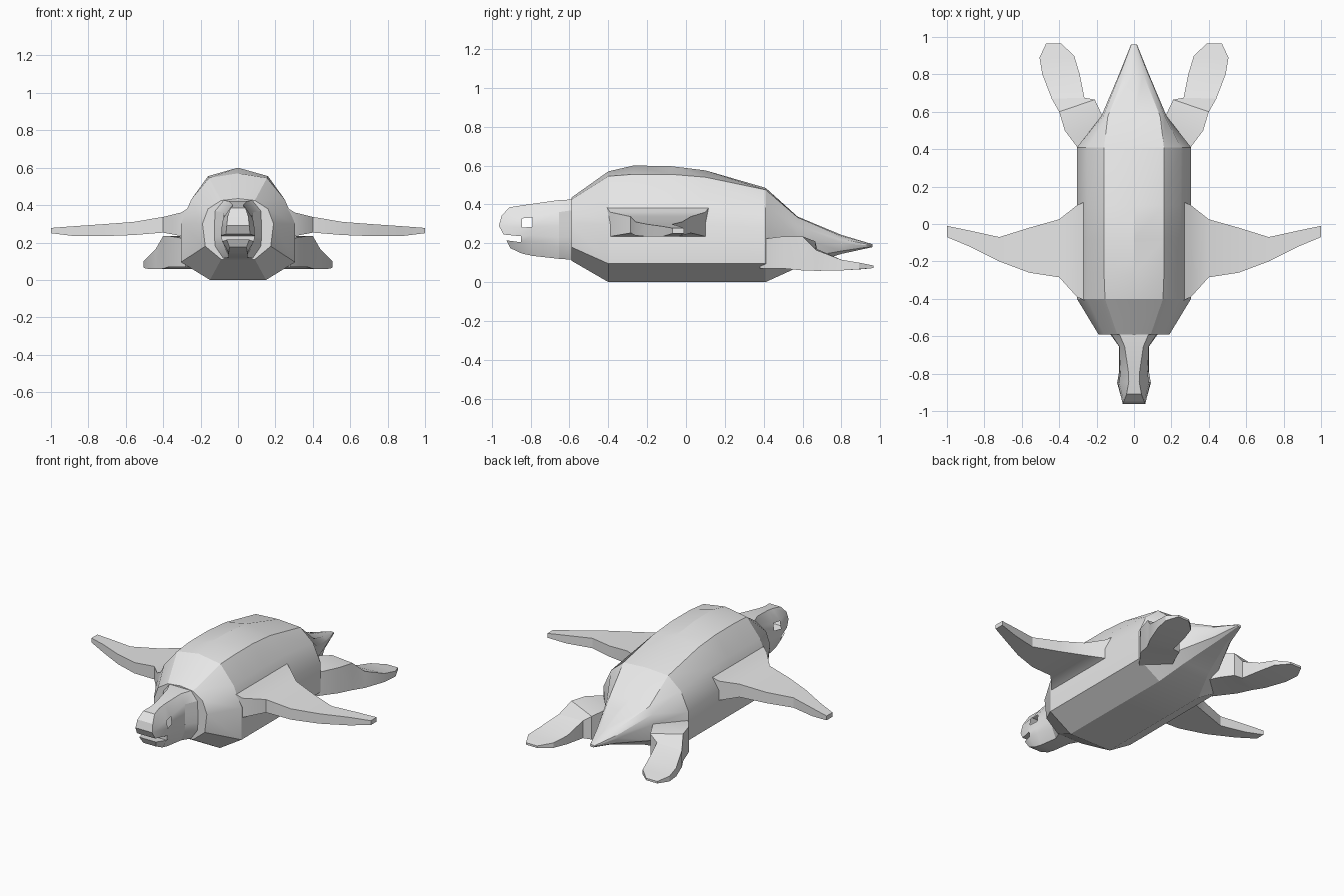
import bpy, bmesh, math

# One plain colour for the whole animal
skin = bpy.data.materials.new("light_grey")
skin.diffuse_color = (0.8, 0.8, 0.8, 1)


def finish(name, bm, mirror=False):
    bmesh.ops.recalc_face_normals(bm, faces=bm.faces[:])
    mesh = bpy.data.meshes.new(name)
    bm.to_mesh(mesh)
    bm.free()
    mesh.materials.append(skin)
    obj = bpy.data.objects.new(name, mesh)
    bpy.context.collection.objects.link(obj)
    bpy.ops.object.select_all(action='DESELECT')
    obj.select_set(True)
    bpy.context.view_layer.objects.active = obj
    bpy.ops.object.shade_smooth_by_angle(angle=math.radians(25))
    if mirror:
        obj.modifiers.new("mirror", 'MIRROR').use_bisect_axis[0] = False
    return obj


def loft(name, rings, mirror=False):
    """Skin a list of closed rings of equal length and cap both ends."""
    bm = bmesh.new()
    rows = [[bm.verts.new(p) for p in ring] for ring in rings]
    n = len(rows[0])
    for a, b in zip(rows, rows[1:]):
        for i in range(n):
            j = (i + 1) % n
            bm.faces.new((a[i], a[j], b[j], b[i]))
    bm.faces.new(rows[0])
    bm.faces.new(rows[-1])
    return finish(name, bm, mirror)


# Shell and tail: half sections from ridge to belly, mirrored into full rings
# y, ridge z, then (x, z) of shoulder, upper side, side, lower side, belly edge
sections = [
    (-0.59, 0.435, (0.09, 0.425), (0.16, 0.38), (0.19, 0.30), (0.175, 0.18), (0.09, 0.11)),
    (-0.40, 0.57, (0.155, 0.545), (0.25, 0.43), (0.305, 0.30), (0.305, 0.095), (0.15, 0.0)),
    (-0.27, 0.60, (0.16, 0.555), (0.25, 0.43), (0.305, 0.30), (0.305, 0.095), (0.15, 0.0)),
    (-0.08, 0.597, (0.16, 0.555), (0.25, 0.43), (0.305, 0.30), (0.305, 0.095), (0.15, 0.0)),
    (0.10, 0.575, (0.16, 0.54), (0.25, 0.43), (0.305, 0.30), (0.305, 0.095), (0.15, 0.0)),
    (0.41, 0.485, (0.16, 0.475), (0.25, 0.40), (0.305, 0.28), (0.305, 0.095), (0.15, 0.0)),
    (0.575, 0.337, (0.14, 0.333), (0.165, 0.29), (0.175, 0.23), (0.165, 0.12), (0.09, 0.075)),
    (0.80, 0.243, (0.05, 0.237), (0.075, 0.22), (0.08, 0.20), (0.06, 0.16), (0.03, 0.145)),
    (0.96, 0.195, (0.008, 0.194), (0.014, 0.191), (0.016, 0.188), (0.014, 0.184), (0.008, 0.18)),
]
loft("shell_and_tail", [
    [(0, y, ridge)] + [(x, y, z) for x, z in half] + [(-x, y, z) for x, z in reversed(half)]
    for y, ridge, *half in sections])

# Front flippers: x, leading y, trailing y, underside z, top z
front = [
    (0.24, -0.42, 0.13, 0.20, 0.40),
    (0.305, -0.39, 0.10, 0.235, 0.36),
    (0.40, -0.285, 0.025, 0.253, 0.337),
    (0.56, -0.26, -0.02, 0.24, 0.31),
    (0.72, -0.20, -0.07, 0.234, 0.298),
    (0.88, -0.12, -0.035, 0.235, 0.287),
    (1.00, -0.07, -0.01, 0.25, 0.278),
]
loft("front_flipper", [[(x, a, lo), (x, a, hi), (x, b, hi), (x, b, lo)]
                       for x, a, b, lo, hi in front], True)

# Rear flippers: inner (x, y), outer (x, y), underside z, inner top z, outer top z
rear = [
    ((0.13, 0.50), (0.28, 0.38), 0.07, 0.22, 0.22),
    ((0.17, 0.58), (0.37, 0.50), 0.07, 0.23, 0.235),
    ((0.21, 0.665), (0.40, 0.60), 0.06, 0.21, 0.235),
    ((0.265, 0.675), (0.44, 0.67), 0.058, 0.17, 0.165),
    ((0.29, 0.80), (0.49, 0.80), 0.06, 0.115, 0.115),
    ((0.32, 0.90), (0.505, 0.89), 0.066, 0.098, 0.10),
    ((0.39, 0.965), (0.47, 0.965), 0.072, 0.085, 0.085),
]
loft("rear_flipper", [[(*i, lo), (*i, hi_i), (*o, hi_o), (*o, lo)]
                      for i, o, lo, hi_i, hi_o in rear], True)

# Head: side columns of (x, y, z) running from crown to chin, with open eyes and mouth
columns = [
    [(0.08, -0.585, 0.425), (0.125, -0.585, 0.37), (0.13, -0.585, 0.29),
     (0.13, -0.585, 0.23), (0.125, -0.585, 0.18), (0.08, -0.585, 0.115)],
    [(0.05, -0.655, 0.422), (0.078, -0.655, 0.36), (0.08, -0.655, 0.29),
     (0.08, -0.655, 0.23), (0.075, -0.655, 0.18), (0.05, -0.655, 0.12)],
    [(0.03, -0.79, 0.403), (0.072, -0.79, 0.332), (0.078, -0.79, 0.285),
     (0.08, -0.79, 0.24), (0.075, -0.79, 0.205), (0.05, -0.79, 0.135)],
    [(0.028, -0.845, 0.395), (0.08, -0.845, 0.328), (0.088, -0.845, 0.28),
     (0.09, -0.85, 0.236), (0.085, -0.85, 0.205), (0.05, -0.845, 0.147)],
    [(0.04, -0.91, 0.385), (0.055, -0.95, 0.34), (0.06, -0.963, 0.29),
     (0.065, -0.94, 0.245), (0.06, -0.925, 0.215), (0.045, -0.905, 0.175)],
]
bm = bmesh.new()
right = [[bm.verts.new(p) for p in col] for col in columns]
left = [[bm.verts.new((-x, y, z)) for x, y, z in col] for col in columns]
for c in range(4):
    for side in (right, left):
        for k in range(5):
            if (c, k) in {(2, 1), (3, 3)}:  # eye socket and mouth slit
                continue
            bm.faces.new((side[c][k], side[c][k + 1], side[c + 1][k + 1], side[c + 1][k]))
    # crown and chin, plus roof and floor of the mouth at the front
    for k in ((0, 5) if c < 3 else (0, 3, 4, 5)):
        bm.faces.new((right[c][k], left[c][k], left[c + 1][k], right[c + 1][k]))
# beak front, lower jaw front and the back of the mouth
for c, k in ((4, 0), (4, 1), (4, 2), (4, 4), (3, 3)):
    bm.faces.new((right[c][k], left[c][k], left[c][k + 1], right[c][k + 1]))
finish("head", bm)
